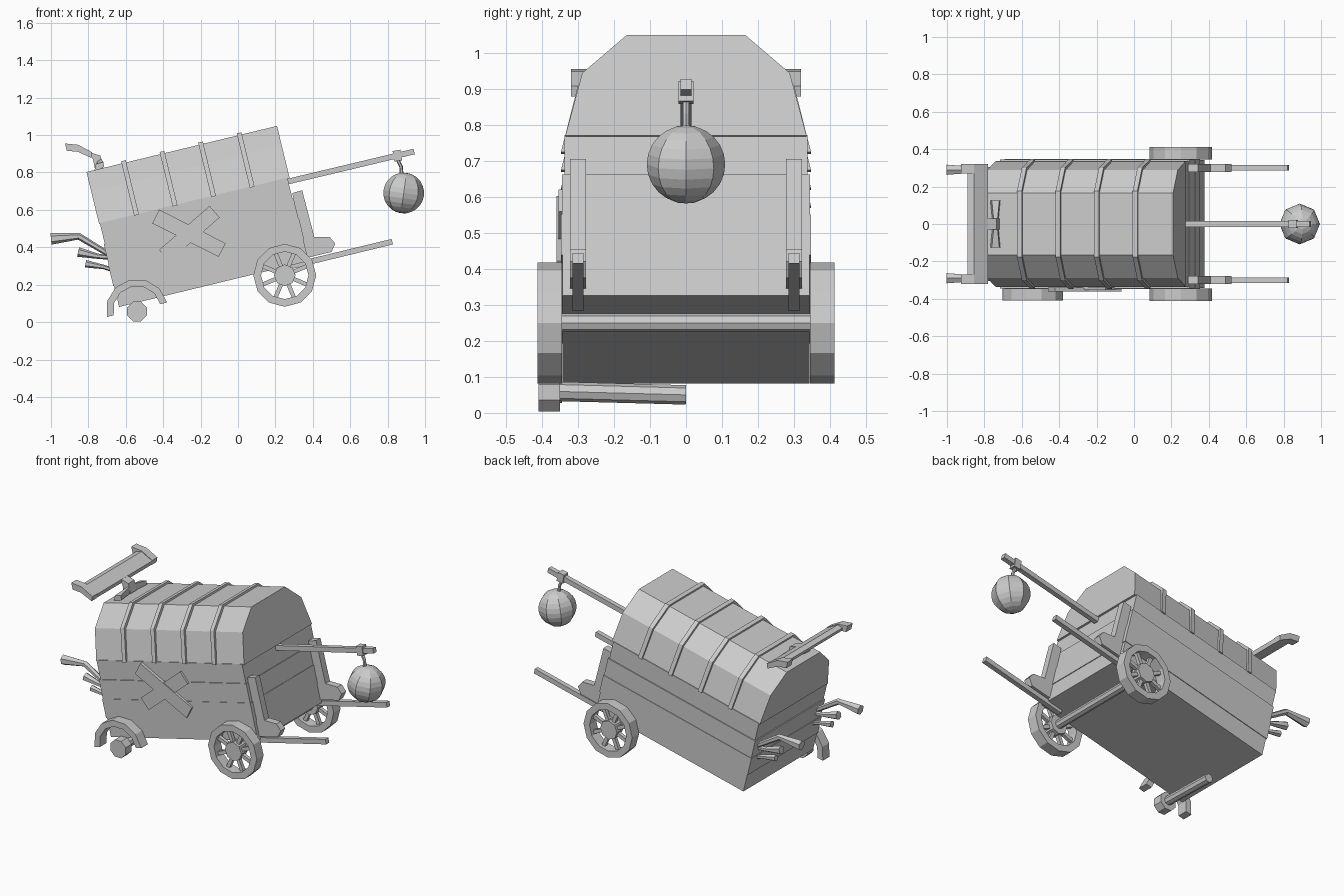
import bpy, bmesh, math
from mathutils import Vector, Matrix

if "Cube" in bpy.data.objects:
    bpy.data.objects.remove(bpy.data.objects["Cube"])

mat = bpy.data.materials.new("plain grey")
mat.diffuse_color = (0.6, 0.6, 0.6, 1)
mat.use_nodes = True
mat.node_tree.nodes["Principled BSDF"].inputs["Base Color"].default_value = mat.diffuse_color
A = math.radians(13.6)
U, V = (math.cos(A), math.sin(A)), (-math.sin(A), math.cos(A))


def W(s, t):
    """Tilted wagon coordinates (along, up) to world x, z."""
    return (-0.62 + s * U[0] + t * V[0], 0.085 + s * U[1] + t * V[1])


def finish(name, bm):
    bmesh.ops.recalc_face_normals(bm, faces=bm.faces)
    me = bpy.data.meshes.new(name)
    bm.to_mesh(me)
    bm.free()
    me.materials.append(mat)
    ob = bpy.data.objects.new(name, me)
    bpy.context.collection.objects.link(ob)
    return ob


def loft(name, loops, closed=False):
    """Skin between vertex loops of equal length, capped unless closed."""
    bm = bmesh.new()
    rows = [[bm.verts.new(p) for p in lp] for lp in loops]
    n, m = len(rows[0]), len(rows)
    for i in range(m if closed else m - 1):
        a, b = rows[i], rows[(i + 1) % m]
        for j in range(n):
            bm.faces.new((a[j], a[(j + 1) % n], b[(j + 1) % n], b[j]))
    if not closed:
        bm.faces.new(rows[0])
        bm.faces.new(rows[-1])
    return finish(name, bm)


def prism(name, pts, y0, y1):
    """Side profile in x, z extruded along y."""
    return loft(name, [[(x, y, z) for x, z in pts] for y in (y0, y1)])


def tube(name, path, radii, n=6, twist=0.0):
    """Tapering bar through points; n=4 with a 45 degree twist is a square bar."""
    path = [Vector(p) for p in path]
    loops = []
    for i, p in enumerate(path):
        d = (path[min(i + 1, len(path) - 1)] - path[max(i - 1, 0)]).normalized()
        ref = Vector((0, 1, 0)) if abs(d.y) < 0.9 else Vector((0, 0, 1))
        e = d.cross(ref).normalized()
        f = d.cross(e)
        loops.append([p + radii[i] * (e * math.cos(twist + 2 * math.pi * k / n)
                                      + f * math.sin(twist + 2 * math.pi * k / n)) for k in range(n)])
    return loft(name, loops)


def square_bar(name, a, b, w):
    return tube(name, [a, b], [w * 0.7071] * 2, 4, math.pi / 4)


def rim(name, cx, cz, r0, r1, a0, a1, n, y0, y1):
    full = abs(a1 - a0) >= 360
    loops = []
    for i in range(n if full else n + 1):
        a = math.radians(a0 + (a1 - a0) * i / n)
        c, s = math.cos(a), math.sin(a)
        loops.append([(cx + r * c, y, cz + r * s)
                      for r, y in ((r0, y0), (r1, y0), (r1, y1), (r0, y1))])
    return loft(name, loops, full)


def cross_loop(s, prof, grow=0.0):
    out = []
    for y, t in prof:
        x, z = W(s, t + grow * (t > 0.46))
        out.append((x, y + math.copysign(grow, y), z))
    return out


# Plank layers of the wagon box
for i, d in enumerate((0.008, 0.012, 0.009, 0.003)):
    t0, t1 = i * 0.115, (i + 1) * 0.115
    prism("plank_layer", [W(-0.008 - d, t0), W(1.018 + d, t0), W(1.018 + d, t1), W(-0.008 - d, t1)],
          -0.335 - d, 0.335 + d)

# Covered roof and its ribs
half = [(0.335, 0.455), (0.288, 0.634), (0.165, 0.742)]
roof = half + [(-y, t) for y, t in reversed(half)]
loft("roof", [cross_loop(s, roof) for s in (-0.016, 1.032)])
for k in range(4):
    s = 0.19 + 0.212 * k
    loft("roof_rib", [cross_loop(s + e, roof, 0.012) for e in (-0.013, 0.013)])

# Crossed boards nailed on the front side
for a, b, y in (((-0.125, 0.59), (-0.395, 0.355), -0.354), ((-0.44, 0.565), (-0.085, 0.385), -0.360)):
    d = (Vector(b) - Vector(a)).normalized()
    nrm = Vector((-d.y, d.x)) * 0.041
    a, b = Vector(a), Vector(b)
    prism("patch_board", [tuple(a + nrm), tuple(b + nrm), tuple(b - nrm), tuple(a - nrm)], y, -0.34)

# Front wheels
wc = (0.25, 0.25)
for sg in (-1, 1):
    rim("front_wheel_rim", *wc, 0.127, 0.168, 0, 360, 12, sg * 0.345, sg * 0.412)
    tube("front_wheel_hub", [(wc[0], sg * 0.345, wc[1]), (wc[0], sg * 0.405, wc[1])], [0.058] * 2, 8)
    for k in range(8):
        a = math.radians(22.5 + 45 * k)
        c, s = math.cos(a), math.sin(a)
        square_bar("front_wheel_spoke", (wc[0] + 0.04 * c, sg * 0.378, wc[1] + 0.04 * s),
                   (wc[0] + 0.135 * c, sg * 0.378, wc[1] + 0.135 * s), 0.022)
tube("front_axle", [(wc[0], -0.35, wc[1]), (wc[0], 0.35, wc[1])], [0.026] * 2, 8)

# Broken rear wheel
rim("broken_rim", -0.54, 0.065, 0.128, 0.166, 14, 193, 6, -0.41, -0.345)
tube("broken_hub", [(-0.54, -0.41, 0.057), (-0.54, -0.35, 0.057)], [0.057] * 2, 8, math.pi / 8)
tube("broken_axle", [(-0.54, -0.37, 0.06), (-0.54, 0.0, 0.05)], [0.027] * 2, 8)

for sg in (-1, 1):
    # Pulling shafts
    square_bar("shaft", (0.28, sg * 0.30, 0.298), (0.825, sg * 0.30, 0.43), 0.03)
    # Front brackets
    prism("front_bracket", [(0.29, 0.69), (0.343, 0.705), (0.408, 0.455), (0.49, 0.455), (0.52, 0.42),
                            (0.50, 0.375), (0.365, 0.343)], sg * 0.278, sg * 0.322)
    # Rear flared pipes
    y = sg * 0.29
    tube("long_pipe", [(-0.62, y, 0.32), (-0.85, y, 0.458), (-1.0, y, 0.445)], [0.013, 0.018, 0.031])
    tube("middle_pipe", [(-0.60, y * 0.97, 0.34), (-0.75, y * 0.97, 0.352), (-0.855, y * 0.97, 0.375)],
         [0.012, 0.014, 0.026])
    tube("low_pipe", [(-0.58, y * 0.95, 0.25), (-0.72, y * 0.95, 0.295), (-0.815, y * 0.95, 0.312)],
         [0.01, 0.012, 0.02])
    # Curled ends of the rear yoke
    prism("yoke_end", [(-0.925, 0.955), (-0.855, 0.948), (-0.78, 0.908), (-0.785, 0.878),
                       (-0.86, 0.912), (-0.915, 0.915)], sg * 0.27, sg * 0.32)

# Rear yoke bar, stem and foot
prism("yoke_bar", [(-0.89, 0.935), (-0.855, 0.943), (-0.78, 0.905), (-0.785, 0.88), (-0.86, 0.912),
                   (-0.885, 0.915)], -0.27, 0.27)
prism("yoke_stem", [(-0.80, 0.91), (-0.735, 0.89), (-0.72, 0.83), (-0.765, 0.82), (-0.775, 0.87)],
      -0.03, 0.03)
for sg in (-1, 1):
    loft("yoke_foot", [[(x, y, z) for x, z in ((-0.715 - w, 0.83), (-0.72 - w, 0.83 + h),
                                               (-0.76 + w, 0.82 + h), (-0.77 + w, 0.80))]
                       for y, w, h in ((0.0, 0.012, 0.045), (sg * 0.125, 0.0, 0.025))])

# Lantern pole, clamp, cord and round lantern
square_bar("lantern_pole", (0.24, 0, 0.745), (0.942, 0, 0.912), 0.03)
square_bar("pole_clamp", (0.847, 0, 0.918), (0.857, 0, 0.862), 0.042)
tube("lantern_cord", [(0.853, 0, 0.87), (0.872, 0, 0.83), (0.876, 0, 0.77)], [0.01] * 3, 6)
bm = bmesh.new()
bmesh.ops.create_uvsphere(bm, u_segments=8, v_segments=12, radius=0.109,
                          matrix=Matrix.Translation((0.886, 0, 0.69)) @ Matrix.Rotation(math.radians(8), 4, 'Y'))
finish("lantern", bm)
